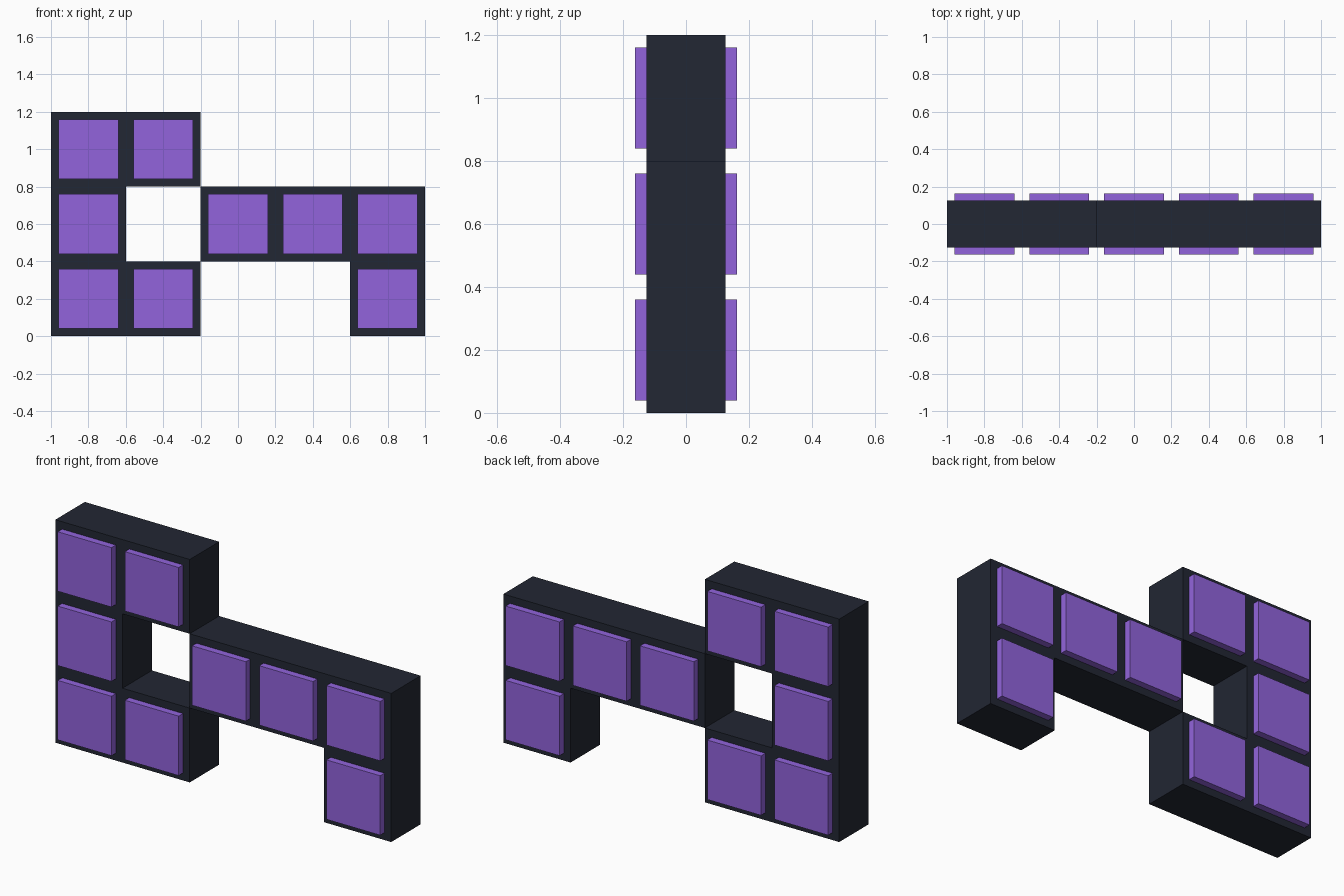
import bpy, bmesh

if "Cube" in bpy.data.objects:
    bpy.data.objects.remove(bpy.data.objects["Cube"])

CELL = 0.4         # size of one square cell
HALF = 0.125       # half depth of the frame
FACE = 0.162       # outer y of the raised tiles
MARGIN = 0.04      # frame border around each tile


def material(name, color):
    mat = bpy.data.materials.new(name)
    mat.diffuse_color = (*color, 1)
    mat.use_nodes = True
    mat.node_tree.nodes["Principled BSDF"].inputs["Base Color"].default_value = mat.diffuse_color
    return mat


dark = material("dark_frame", (0.016, 0.020, 0.033))
purple = material("purple_tile", (0.287, 0.127, 0.716))


def prism(name, outline, y0, y1, mat):
    """Extrude an (x, z) outline from y0 to y1."""
    bm = bmesh.new()
    face = bm.faces.new([bm.verts.new((x, y0, z)) for x, z in outline])
    ext = bmesh.ops.extrude_face_region(bm, geom=[face])
    verts = [v for v in ext["geom"] if isinstance(v, bmesh.types.BMVert)]
    bmesh.ops.translate(bm, verts=verts, vec=(0, y1 - y0, 0))
    bmesh.ops.recalc_face_normals(bm, faces=bm.faces)
    mesh = bpy.data.meshes.new(name)
    bm.to_mesh(mesh)
    bm.free()
    mesh.materials.append(mat)
    obj = bpy.data.objects.new(name, mesh)
    bpy.context.collection.objects.link(obj)
    return obj


# C-shaped frame on the left
prism("bracket_frame", [(-1, 0), (-0.2, 0), (-0.2, 0.4), (-0.6, 0.4),
                        (-0.6, 0.8), (-0.2, 0.8), (-0.2, 1.2), (-1, 1.2)],
      -HALF, HALF, dark)

# Arm with a downward leg on the right
prism("arm_frame", [(-0.2, 0.4), (0.6, 0.4), (0.6, 0), (1, 0),
                    (1, 0.8), (-0.2, 0.8)], -HALF, HALF, dark)

# Raised square tiles on front and back, rows listed from the bottom up
for row, cells in enumerate(["XX..X", "X.XXX", "XX..."]):
    for col, mark in enumerate(cells):
        if mark != "X":
            continue
        x0, z0 = -1 + col * CELL + MARGIN, row * CELL + MARGIN
        x1, z1 = x0 + CELL - 2 * MARGIN, z0 + CELL - 2 * MARGIN
        square = [(x0, z0), (x1, z0), (x1, z1), (x0, z1)]
        for side, sign in (("front", -1), ("back", 1)):
            prism(f"{side}_tile_{row}_{col}", square,
                  sign * (HALF - 0.005), sign * FACE, purple)
